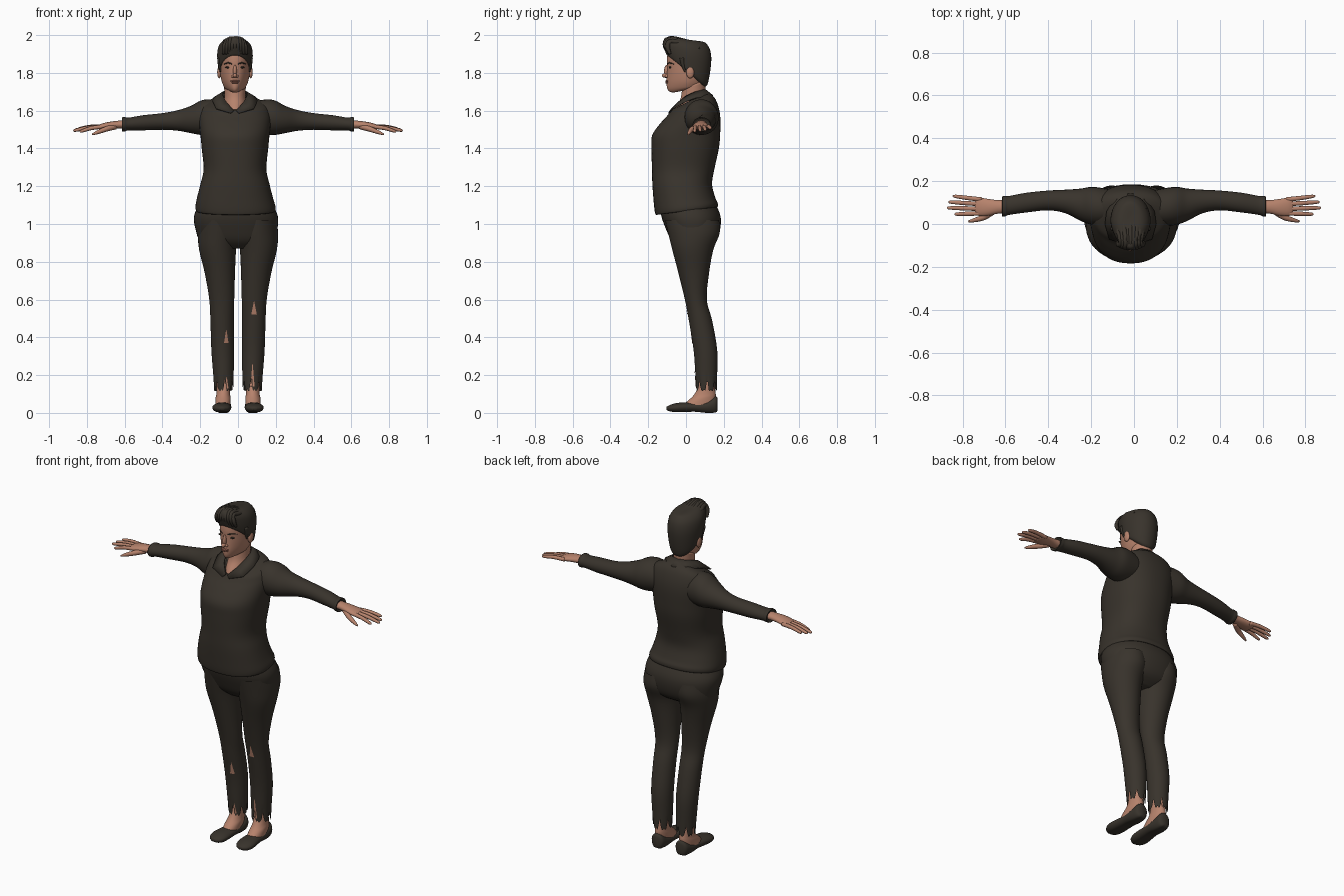
import bpy, bmesh, math, random
from mathutils import Vector
from mathutils.bvhtree import BVHTree

random.seed(4)


def material(name, rgb):
    m = bpy.data.materials.new(name)
    m.diffuse_color = (*rgb, 1)
    return m


DARK = material("dark brown cloth and hair", (0.040, 0.033, 0.025))
SKIN = material("skin", (0.47, 0.225, 0.15))
LIP = material("lips", (0.30, 0.12, 0.085))
CX = -0.016  # the head and torso sit slightly off centre


def add(name, bm, mat):
    bmesh.ops.recalc_face_normals(bm, faces=bm.faces[:])
    me = bpy.data.meshes.new(name)
    bm.to_mesh(me)
    bm.free()
    me.materials.append(mat)
    for p in me.polygons:
        p.use_smooth = True
    ob = bpy.data.objects.new(name, me)
    bpy.context.collection.objects.link(ob)
    return ob


def smooth(rows, steps=4):
    """Catmull-Rom interpolation between rows of numbers."""
    out = []
    for i in range(len(rows) - 1):
        a, b, c, d = (rows[max(i - 1, 0)], rows[i], rows[i + 1], rows[min(i + 2, len(rows) - 1)])
        for s in range(steps):
            t = s / steps
            out.append([0.5 * (2 * q + (r - p) * t + (2 * p - 5 * q + 4 * r - u) * t * t
                               + (3 * q - p - 3 * r + u) * t ** 3) for p, q, r, u in zip(a, b, c, d)])
    return out + [list(rows[-1])]


def loft(name, rings, mat, caps=(True, True)):
    bm = bmesh.new()
    vs = [[bm.verts.new(p) for p in r] for r in rings]
    n = len(vs[0])
    for a, b in zip(vs, vs[1:]):
        for k in range(n):
            bm.faces.new((a[k], a[(k + 1) % n], b[(k + 1) % n], b[k]))
    for use, r in zip(caps, (vs[0], vs[-1])):
        if use:
            bm.faces.new(r)
    return add(name, bm, mat)


def body(name, rows, mat, caps=(True, True), power=2.0, n=40):
    """Upright loft. Row: centre x, front z, back z, half width, front y, back y, front taper."""
    rings = []
    for cx, zf, zb, w, yf, yb, taper in smooth(rows):
        ring = []
        for k in range(n):
            t = 2 * math.pi * k / n
            s, c = (math.copysign(abs(f) ** (2 / power), f) for f in (math.sin(t), math.cos(t)))
            ring.append((cx + w * s * (1 - taper * max(0, c)), (yf + yb) / 2 - (yb - yf) / 2 * c,
                         zf + (zb - zf) * (1 - c) / 2))
        rings.append(ring)
    return loft(name, rings, mat, caps)


def limb(name, rows, side, mat, caps=(True, True), n=24):
    """Sideways loft. Row: x, y, z, y radius, z radius."""
    rings = [[(side * x, y + ry * math.cos(2 * math.pi * k / n), z + rz * math.sin(2 * math.pi * k / n))
              for k in range(n)] for x, y, z, ry, rz in smooth(rows)]
    return loft(name, rings, mat, caps)


def tube(name, rows, mat, n=10):
    """Round tube along a path. Row: x, y, z, radius."""
    pts = smooth(rows)
    rings = []
    for i, (x, y, z, r) in enumerate(pts):
        d = Vector(pts[min(i + 1, len(pts) - 1)][:3]) - Vector(pts[max(i - 1, 0)][:3])
        u = d.cross(Vector((0.3, 0.3, 1)) if abs(d.x) > abs(d.z) else Vector((1, 0, 0))).normalized()
        v = d.cross(u).normalized()
        rings.append([Vector((x, y, z)) + r * (u * math.cos(2 * math.pi * k / n) + v * math.sin(2 * math.pi * k / n))
                      for k in range(n)])
    return loft(name, rings, mat)


def ball(name, loc, size, mat):
    bm = bmesh.new()
    bmesh.ops.create_uvsphere(bm, u_segments=20, v_segments=12, radius=1)
    for v in bm.verts:
        v.co = Vector(loc) + Vector(a * b for a, b in zip(v.co, size))
    return add(name, bm, mat)


def front_y(ob, x, z):
    me = ob.data
    tree = BVHTree.FromPolygons([v.co for v in me.vertices], [tuple(p.vertices) for p in me.polygons])
    hit = tree.ray_cast(Vector((x, -1, z)), Vector((0, 1, 0)))[0]
    return hit.y if hit else 0.05


def rip(name, ob, x, z0, z1, width):
    """Torn slit in the trousers: a thin skin wedge laid on the cloth."""
    bm = bmesh.new()
    rows = []
    for i in range(7):
        t = i / 6
        h = width / 2 * (1 - t) + 0.001
        z = z0 + (z1 - z0) * t
        rows.append([bm.verts.new((x + k * h, front_y(ob, x + k * h, z) - 0.003, z)) for k in (-1, 0, 1)])
    for a, b in zip(rows, rows[1:]):
        for k in (0, 1):
            bm.faces.new((a[k], a[k + 1], b[k + 1], b[k]))
    add(name, bm, SKIN)


# Shirt body, with rolled hem and open neck
body("shirt", [(CX + .004, 1.065, 1.105, .19, -.14, .15, 0), (CX + .004, 1.048, 1.09, .207, -.158, .166, 0),
               (CX + .003, 1.07, 1.11, .212, -.166, .168, 0), (CX, 1.13, 1.14, .202, -.172, .155, 0),
               (CX, 1.21, 1.21, .183, -.178, .138, 0), (CX, 1.29, 1.29, .166, -.18, .15, 0),
               (CX, 1.40, 1.40, .176, -.183, .174, 0), (CX, 1.47, 1.48, .183, -.179, .181, .03),
               (CX, 1.53, 1.56, .19, -.138, .182, .08), (CX, 1.57, 1.62, .186, -.102, .172, .1),
               (CX, 1.597, 1.667, .163, -.082, .152, .1), (CX, 1.605, 1.695, .1, -.076, .12, .25),
               (CX, 1.60, 1.70, .065, -.07, .1, .5)], DARK, (False, False), 2.3, 56)

# Collar: a folded strip around the neck with two front points
top = [(0, .105, 1.712), (.045, .092, 1.712), (.066, .045, 1.70), (.064, 0, 1.68), (.045, -.045, 1.645), (.006, -.086, 1.602)]
low = [(0, .145, 1.68), (.07, .125, 1.675), (.112, .06, 1.672), (.12, 0, 1.652), (.1, -.072, 1.612), (.022, -.094, 1.588)]
bm = bmesh.new()
for s in (-1, 1):
    a, b = ([bm.verts.new((CX + s * x, y, z)) for x, y, z in e] for e in (top, low))
    for k in range(5):
        bm.faces.new((a[k], a[k + 1], b[k + 1], b[k]))
bmesh.ops.remove_doubles(bm, verts=bm.verts[:], dist=1e-4)
collar = add("collar", bm, DARK)
collar.modifiers.new("thickness", 'SOLIDIFY').thickness = 0.006

# Trouser seat
body("trouser_seat", [(-.012, 1.11, 1.11, .192, -.14, .155, 0), (-.011, 1.04, 1.04, .222, -.13, .183, 0),
                      (-.008, .97, .97, .216, -.105, .18, 0), (-.003, .91, .91, .195, -.075, .155, .05),
                      (0, .87, .87, .11, -.03, .1, .1)], DARK, power=2.2)

for s, side in ((-1, "right"), (1, "left")):
    # Trouser leg with ragged hem
    leg = body(side + "_trouser_leg",
               [(s * .104, z, z, w, yf, yb, 0) if z > .9 else (s * c, z, z, w, yf, yb, 0) for c, z, w, yf, yb in
                [(.104, 1.02, .1, -.11, .175), (.104, .95, .108, -.094, .178), (.108, .865, .098, -.073, .145),
                 (.096, .74, .08, -.04, .122), (.086, .6, .066, -.006, .11), (.084, .49, .062, .015, .138),
                 (.081, .335, .06, .04, .165), (.077, .2, .054, .05, .165), (.076, .115, .05, .055, .163)]],
               DARK, (False, False), n=56)
    for v in leg.data.vertices:
        if v.co.z < .21:
            ang = math.atan2(v.co.y - .108, v.co.x - s * .077)
            notch = .6 * max(0, math.sin(7 * ang + s)) ** 3 + .12 * max(0, math.sin(17 * ang))
            v.co.z = .21 - (.21 - v.co.z) * (1 - notch)
    # Ankle and foot
    body(side + "_ankle", [(s * .077, .3, .3, .046, .062, .15, 0), (s * .077, .16, .16, .037, .066, .15, 0),
                           (s * .078, .1, .11, .036, .045, .156, 0), (s * .079, .06, .09, .04, .005, .158, 0),
                           (s * .08, .03, .04, .04, -.03, .155, 0)], SKIN)
    # Flat slip-on shoe, lofted from heel to toe: y, centre x, half width, bottom, top
    rings = []
    for y, x, w, b, t in smooth([(.168, .078, .018, .012, .075), (.155, .078, .037, .002, .088), (.11, .079, .043, .0, .068),
                                 (.05, .08, .044, .006, .056), (.0, .083, .048, .005, .056), (-.05, .086, .05, .004, .052),
                                 (-.085, .086, .038, .008, .042), (-.103, .086, .014, .016, .032)]):
        rings.append([(s * x + w * math.cos(q), y, max(b, (b + t) / 2 + (t - b) * .6 * math.sin(q)) if math.sin(q) < 0
                       else (b + t) / 2 + (t - b) / 2 * math.sin(q)) for q in [2 * math.pi * k / 24 for k in range(24)]])
    loft(side + "_shoe", rings, DARK)
    # Sleeve with turned-in cuff
    limb(side + "_sleeve", [(.08, .075, 1.565, .08, .08), (.15, .08, 1.566, .088, .094), (.2, .085, 1.562, .088, .09),
                            (.25, .09, 1.553, .075, .072), (.32, .105, 1.548, .055, .054), (.4, .11, 1.543, .046, .044),
                            (.5, .1, 1.536, .046, .04), (.58, .087, 1.529, .044, .034), (.6, .083, 1.528, .047, .038),
                            (.615, .082, 1.527, .046, .037), (.608, .082, 1.527, .036, .028)], s, DARK)
    # Hand
    limb(side + "_palm", [(.57, .082, 1.527, .031, .024), (.63, .08, 1.526, .031, .021), (.68, .078, 1.522, .039, .019),
                          (.72, .08, 1.516, .043, .016), (.742, .082, 1.513, .036, .01)], s, SKIN)
    for i, (y0, x1, y1, z1) in enumerate([(.114, .845, .129, 1.505), (.093, .865, .102, 1.498),
                                          (.071, .872, .075, 1.494), (.05, .838, .046, 1.49)]):
        tube(f"{side}_finger_{i + 1}", [(s * .71, y0, 1.516, .011), (s * (.71 + x1) / 2, (y0 + y1) / 2, (1.518 + z1) / 2 + .004, .0105),
                                        (s * (x1 - .012), y1, z1 + .002, .008), (s * x1, y1, z1, .003)], SKIN)
    tube(side + "_thumb", [(s * .65, .065, 1.516, .016), (s * .7, .032, 1.502, .014), (s * .745, .018, 1.485, .01),
                           (s * .772, .012, 1.474, .004)], SKIN)
    # Tears in the trousers
    for i, (x, z0, z1, w) in enumerate([(-.062, .37, .44, .022), (-.06, .13, .19, .018)] if s < 0 else
                                       [(.085, .52, .59, .028), (.077, .14, .26, .02)]):
        rip(f"{side}_trouser_tear_{i + 1}", leg, x, z0, z1, w)

# Neck and head
body("neck", [(CX, 1.56, 1.65, .06, -.085, .09, .3), (CX, 1.61, 1.68, .058, -.062, .098, .3),
              (CX, 1.66, 1.71, .056, -.03, .102, .1), (CX, 1.72, 1.76, .058, -.02, .105, 0)], SKIN)
head = body("head", [(CX, 1.695, 1.72, .03, -.07, .06, .3), (CX, 1.703, 1.73, .05, -.09, .09, .45),
                     (CX, 1.72, 1.74, .06, -.1, .1, .4), (CX, 1.75, 1.76, .07, -.103, .108, .32),
                     (CX, 1.79, 1.79, .077, -.101, .118, .22), (CX, 1.83, 1.83, .08, -.1, .124, .15),
                     (CX, 1.87, 1.87, .081, -.101, .126, .12), (CX, 1.91, 1.91, .077, -.093, .12, .1),
                     (CX, 1.95, 1.95, .055, -.06, .08, .1)], SKIN, power=2.15)

# Face
ball("nose_bridge", (CX, -.1, 1.81), (.01, .016, .033), SKIN)
ball("nose_tip", (CX, -.107, 1.786), (.011, .021, .012), SKIN)
ball("upper_lip", (CX, -.1, 1.757), (.024, .01, .005), LIP)
ball("lower_lip", (CX, -.1, 1.749), (.02, .01, .006), LIP)
for s, side in ((-1, "right"), (1, "left")):
    x = CX + s * .036
    ball(side + "_nostril", (CX + s * .011, -.1, 1.782), (.008, .012, .008), SKIN)
    ball(side + "_eye", (x, front_y(head, x, 1.829) + .002, 1.829), (.016, .007, .005), DARK)
    tube(side + "_eyebrow", [(CX + s * k, front_y(head, CX + s * k, z), z, r) for k, z, r in
                             ((.016, 1.847, .003), (.036, 1.853, .004), (.056, 1.847, .002))], DARK)
    ball(side + "_ear", (CX + s * .083, .022, 1.803), (.011, .021, .032), SKIN)
    tube(side + "_sideburn", [(CX + s * .083, -.022, 1.88, .012), (CX + s * .079, -.015, 1.84, .01),
                              (CX + s * .077, -.005, 1.805, .004)], DARK)

# Hair: slanted cap with a swept-up front
body("hair", [(CX, 1.89, 1.725, .074, -.09, .1, .15), (CX, 1.895, 1.74, .086, -.102, .114, .15),
              (CX, 1.91, 1.80, .092, -.109, .127, .15), (CX, 1.93, 1.87, .094, -.116, .134, .2),
              (CX, 1.955, 1.92, .088, -.122, .128, .25), (CX, 1.975, 1.95, .072, -.118, .112, .3),
              (CX, 1.988, 1.965, .048, -.105, .09, .3), (CX, 1.99, 1.972, .012, -.07, .03, .3)], DARK, power=2.1)
for i in range(9):
    x = -.056 + .014 * i
    drop = 5 * x * x + random.uniform(0, .005)
    tube(f"hair_lock_{i + 1}", [(CX + x * 1.1, -.093 + 3 * x * x, 1.9, .007), (CX + x, -.112 + 5 * x * x, 1.955 - drop, .012),
                                (CX + x * .8, -.085, 1.985 - drop, .013), (CX + x * 1.05, -.02, 1.976 - drop, .012),
                                (CX + x * 1.3, .05 + random.uniform(0, .03), 1.962 - 1.6 * drop, .004)], DARK, 8)
